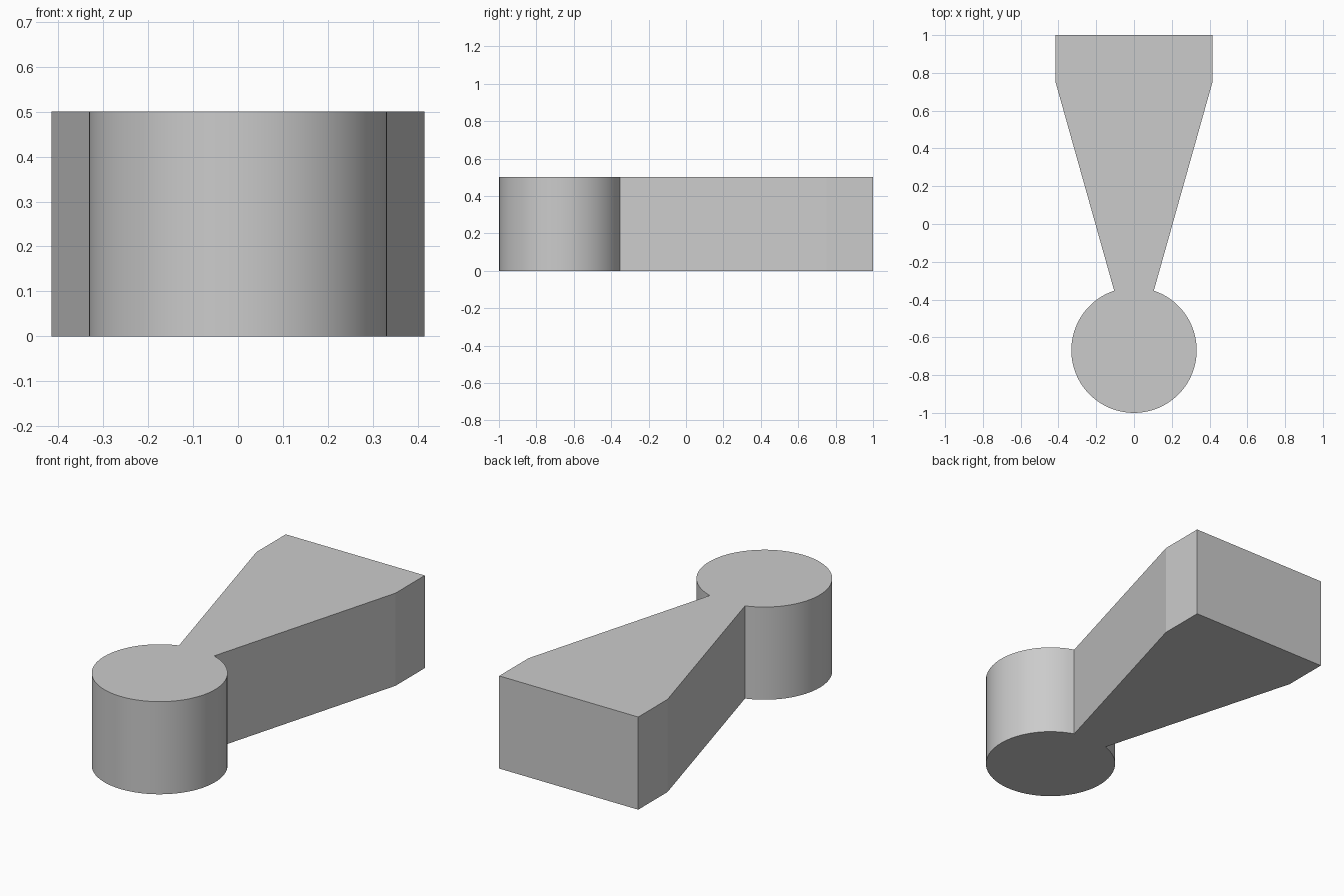
import bpy, bmesh, math

if "Cube" in bpy.data.objects:
    bpy.data.objects.remove(bpy.data.objects["Cube"])

HEIGHT = 0.5
RADIUS = 0.332
CENTRE_Y = -1 + RADIUS
NECK_X = 0.105
HEAD_X = 0.415
SEGMENTS = 72

# Outline: flared head, then the round end swept from the left neck to the right
outline = [(HEAD_X, 0.75), (HEAD_X, 1.0), (-HEAD_X, 1.0), (-HEAD_X, 0.75)]
half_gap = math.asin(NECK_X / RADIUS)
start = math.pi / 2 + half_gap
sweep = 2 * (math.pi - half_gap)
for i in range(SEGMENTS + 1):
    a = start + sweep * i / SEGMENTS
    outline.append((RADIUS * math.cos(a), CENTRE_Y + RADIUS * math.sin(a)))

# Extrude the outline into one solid
bm = bmesh.new()
base = bm.faces.new([bm.verts.new((x, y, 0)) for x, y in outline])
top = bmesh.ops.extrude_face_region(bm, geom=[base], use_keep_orig=True)
bmesh.ops.translate(bm, vec=(0, 0, HEIGHT),
                    verts=[g for g in top["geom"] if isinstance(g, bmesh.types.BMVert)])
bmesh.ops.recalc_face_normals(bm, faces=bm.faces)

mesh = bpy.data.meshes.new("tapered_key")
bm.to_mesh(mesh)
bm.free()
key = bpy.data.objects.new("tapered_key", mesh)
bpy.context.collection.objects.link(key)

# Smooth the round wall, keep the corners crisp
bpy.context.view_layer.objects.active = key
key.select_set(True)
bpy.ops.object.shade_smooth_by_angle(angle=math.radians(12))
